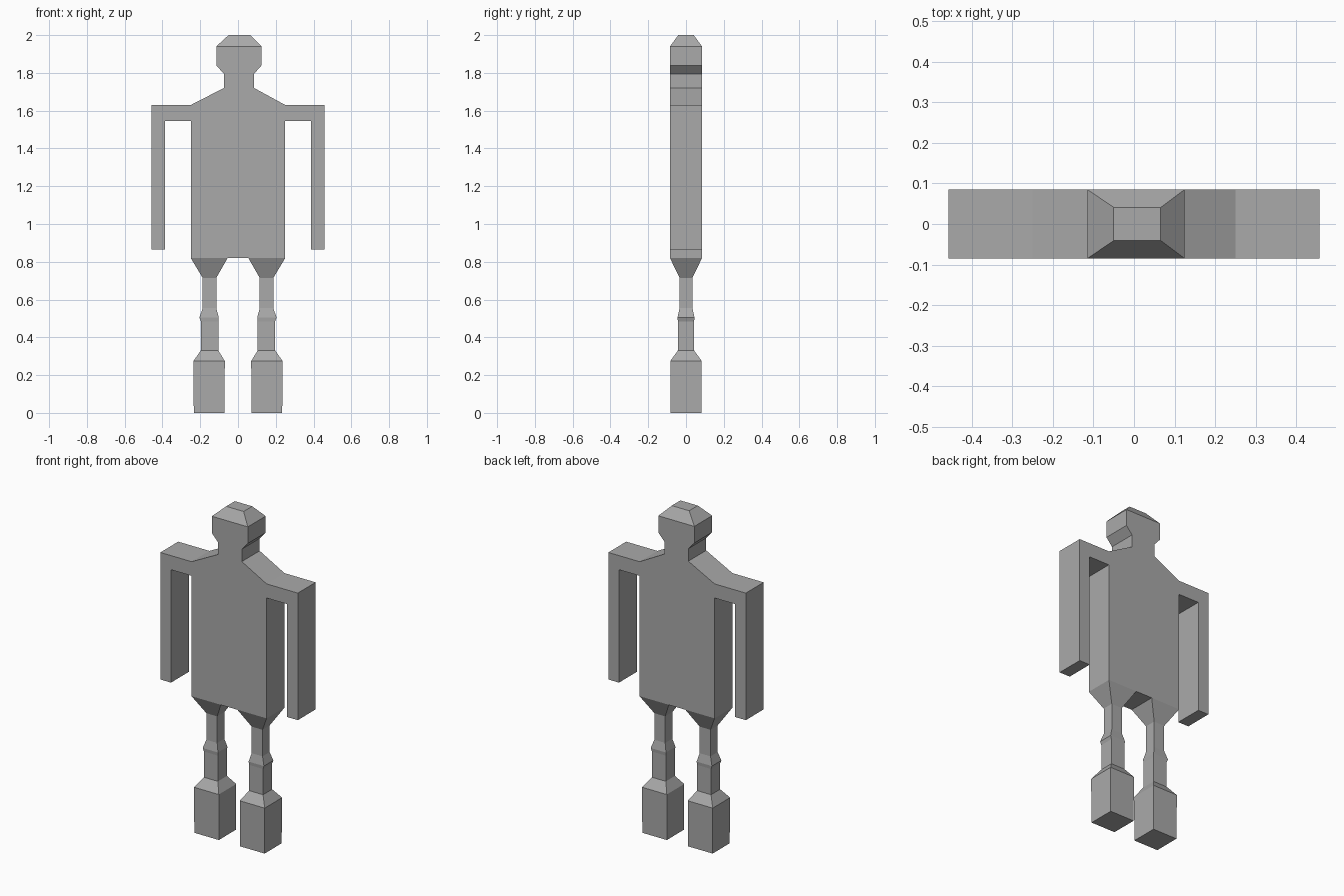
import bpy, bmesh

if "Cube" in bpy.data.objects:
    bpy.data.objects.remove(bpy.data.objects["Cube"])

grey = bpy.data.materials.new("plain grey")
grey.diffuse_color = (0.4, 0.4, 0.4, 1)
grey.use_nodes = True
grey.node_tree.nodes["Principled BSDF"].inputs["Base Color"].default_value = grey.diffuse_color
DEPTH = 0.085


def finish(name, bm):
    bmesh.ops.recalc_face_normals(bm, faces=bm.faces)
    mesh = bpy.data.meshes.new(name)
    bm.to_mesh(mesh)
    bm.free()
    mesh.materials.append(grey)
    obj = bpy.data.objects.new(name, mesh)
    bpy.context.collection.objects.link(obj)
    return obj


# Body: half outline from crotch to head, closed by its mirror
half = [(0.25, 0.82), (0.25, 1.545), (0.387, 1.545), (0.387, 0.865),
        (0.458, 0.865), (0.458, 1.63), (0.25, 1.63), (0.08, 1.72),
        (0.08, 1.795), (0.12, 1.84), (0.12, 1.94)]
outline = half + [(-x, z) for x, z in reversed(half)]
bm = bmesh.new()
front = bm.faces.new([bm.verts.new((x, -DEPTH, z)) for x, z in outline])
back = bmesh.ops.extrude_face_region(bm, geom=[front], use_keep_orig=True)
for v in back["geom"]:
    if isinstance(v, bmesh.types.BMVert):
        v.co.y = DEPTH

# Head sits slightly off centre
for v in bm.verts:
    if v.co.z > 1.7:
        v.co.x += 0.005

# Crown: raise and narrow the top of the head
top = [f for f in bm.faces if all(abs(v.co.z - 1.94) < 1e-4 for v in f.verts)]
crown = bmesh.ops.extrude_discrete_faces(bm, faces=top)["faces"]
for v in crown[0].verts:
    v.co = (0.008 + (0.058 if v.co.x > 0 else -0.058),
            0.041 if v.co.y > 0 else -0.041, 2.0)
finish("body_with_arms_and_head", bm)


# Legs: stacked rectangular rings (height, inner x, outer x, half depth)
rings = [(0.82, 0.055, 0.25, 0.085), (0.715, 0.115, 0.187, 0.034),
         (0.555, 0.115, 0.187, 0.034), (0.505, 0.102, 0.204, 0.045),
         (0.485, 0.104, 0.197, 0.043), (0.33, 0.104, 0.197, 0.043),
         (0.275, 0.070, 0.236, 0.083), (0.0, 0.071, 0.234, 0.081)]
for side, name in ((1, "right_leg"), (-1, "left_leg")):
    bm = bmesh.new()
    loops = []
    for z, a, b, d in rings:
        loops.append([bm.verts.new((side * x, y, z))
                      for x, y in ((a, -d), (b, -d), (b, d), (a, d))])
    for upper, lower in zip(loops, loops[1:]):
        for i in range(4):
            j = (i + 1) % 4
            bm.faces.new((upper[i], upper[j], lower[j], lower[i]))
    bm.faces.new(loops[0])
    bm.faces.new(loops[-1])
    finish(name, bm)
